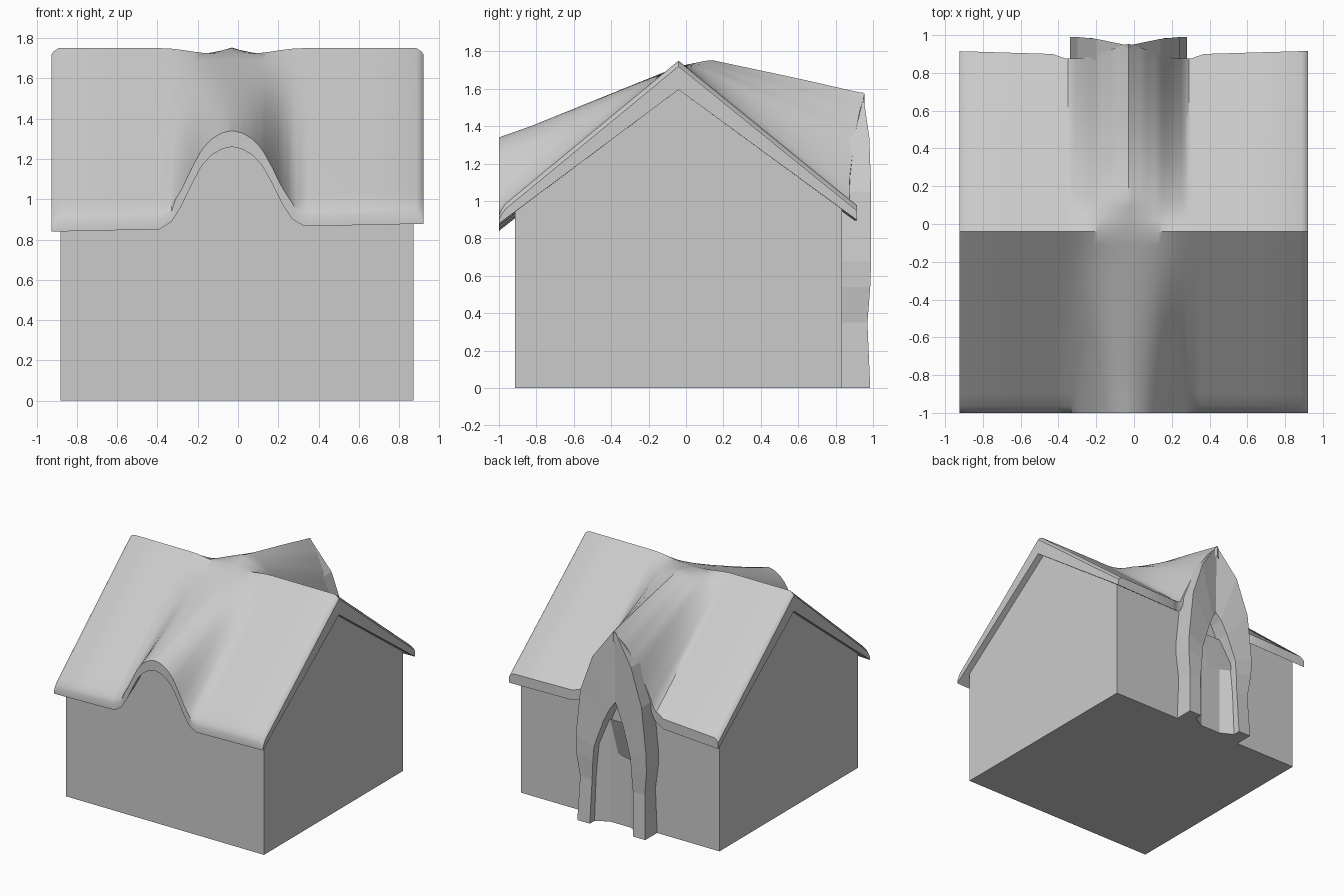
import bpy, bmesh, math

if "Cube" in bpy.data.objects:
    bpy.data.objects.remove(bpy.data.objects["Cube"])

RIDGE_Y, RIDGE_Z, MID = -0.04, 1.75, -0.03


def interp(pts, t):
    """Piecewise linear lookup in (t, value) pairs."""
    if t <= pts[0][0]:
        return pts[0][1]
    for (a, va), (b, vb) in zip(pts, pts[1:]):
        if t <= b:
            return va + (vb - va) * (t - a) / (b - a)
    return pts[-1][1]


# Crest line of the front eyebrow and rear gable, and their cross-sections
CREST = [(-1, 1.34), (-0.83, 1.40), (-0.04, 1.72), (0.13, 1.755), (0.6, 1.655), (0.95, 1.575)]
EYEBROW = [(0, 1), (0.05, 0.975), (0.1, 0.9), (0.15, 0.77), (0.2, 0.54), (0.25, 0.28), (0.3, 0.09), (0.36, 0)]
GOTHIC = [(0, 1), (0.08, 0.84), (0.16, 0.62), (0.24, 0.27), (0.31, 0)]


def roof_z(x, y):
    slope = 0.845 if y < RIDGE_Y else 0.83
    away = abs(y - RIDGE_Y)
    base = RIDGE_Z - slope * away + 0.022 * x * away
    d = abs(x - MID)
    back = min(max((y - RIDGE_Y) / 0.17, 0), 1)
    bump = interp(EYEBROW, d) * (1 - back) + interp(GOTHIC, d) * back
    return base + bump * (interp(CREST, y) - base)


def make_object(name, bm):
    bmesh.ops.recalc_face_normals(bm, faces=bm.faces)
    me = bpy.data.meshes.new(name)
    bm.to_mesh(me)
    bm.free()
    ob = bpy.data.objects.new(name, me)
    bpy.context.collection.objects.link(ob)
    bpy.ops.object.select_all(action='DESELECT')
    ob.select_set(True)
    bpy.context.view_layer.objects.active = ob
    bpy.ops.object.shade_smooth_by_angle(angle=math.radians(32))
    return ob


def height_solid(name, xs, ys, top, bottom, shift=lambda x, y: y):
    """Closed solid between two height functions over an x, y grid."""
    bm = bmesh.new()
    layers = []
    for f in (top, bottom):
        layers.append([[bm.verts.new((x, shift(x, y), f(x, shift(x, y)))) for y in ys] for x in xs])
    nx, ny = len(xs), len(ys)
    for g in layers:
        for i in range(nx - 1):
            for j in range(ny - 1):
                bm.faces.new((g[i][j], g[i + 1][j], g[i + 1][j + 1], g[i][j + 1]))
    t, b = layers
    for i in range(nx - 1):
        for j in (0, ny - 1):
            bm.faces.new((t[i][j], t[i + 1][j], b[i + 1][j], b[i][j]))
    for j in range(ny - 1):
        for i in (0, nx - 1):
            bm.faces.new((t[i][j], t[i][j + 1], b[i][j + 1], b[i][j]))
    return make_object(name, bm)


def steps(a, b, n):
    return [a + (b - a) * i / n for i in range(n + 1)]


# Roof sheet with softened rim
X0, X1, Y0, Y1 = -0.925, 0.92, -1.0, 0.915
mid_x = steps(MID - 0.4, MID + 0.4, 40)
roof_x = [X0, X0 + 0.01, X0 + 0.035, -0.65] + mid_x + [0.65, X1 - 0.035, X1 - 0.01, X1]
roof_y = ([Y0, Y0 + 0.012, Y0 + 0.035] + steps(-0.9, RIDGE_Y, 12)
          + steps(0.02, 0.14, 3) + steps(0.2, 0.85, 9) + [Y1 - 0.035, Y1 - 0.012, Y1])


def rim(v, lo, hi):
    d = min(v - lo, hi - v)
    return 0.03 * max(0, 1 - d / 0.035) ** 2


def roof_top(x, y):
    return roof_z(x, y) - rim(x, X0, X1) - (rim(y, Y0, 2) if abs(x - MID) > 0.3 else 0)


def roof_under(x, y):
    return roof_z(x, y) - (0.155 - 0.075 * min(1, abs(y - RIDGE_Y) / 0.95))


def roof_shift(x, y):
    # Rear edge reaches out under the gable peak and steps in at its sides
    d = abs(x - MID)
    reach = interp([(0, 0.04), (0.12, 0.0), (0.25, -0.04), (0.33, -0.04), (0.4, -0.015), (0.9, 0)], d)
    return y + reach * max(0, (y - 0.5) / 0.415)


height_solid("roof", roof_x, roof_y, roof_top, roof_under, roof_shift)

# Walls fill the space beneath the roof
wall_x = [-0.88] + mid_x + [0.87]
wall_y = [-0.915] + steps(-0.8, RIDGE_Y, 6) + steps(0.02, 0.14, 3) + steps(0.25, 0.835, 5)
height_solid("walls", wall_x, wall_y, lambda x, y: roof_z(x, y) - 0.05, lambda x, y: 0.0)

# Rear porch: pointed arch of two leaning halves on two legs
# rows: outer x, outer z, inner x, inner z, outer y, inner y
ARCH = [(0.30, 0.0, 0.19, 0.0, 0.985, 0.985),
        (0.285, 0.35, 0.18, 0.35, 0.97, 0.97),
        (0.31, 0.54, 0.17, 0.50, 0.985, 0.975),
        (0.31, 0.68, 0.16, 0.62, 0.99, 0.975),
        (0.27, 1.05, 0.09, 0.83, 0.99, 0.96),
        (0.17, 1.34, 0.04, 0.94, 0.98, 0.95),
        (0.0, 1.58, 0.0, 1.0, 0.945, 0.935)]
for side, label in ((1, "right"), (-1, "left")):
    bm = bmesh.new()
    rows = []
    for ox, oz, ix, iz, oy, iy in ARCH:
        pts = [(ox, 0.82, oz), (ox, oy, oz), (ix, iy, iz), (ix, 0.82, iz)]
        rows.append([bm.verts.new((MID + side * x, y, z)) for x, y, z in pts])
    for a, b in zip(rows, rows[1:]):
        for k in range(4):
            bm.faces.new((a[k], a[(k + 1) % 4], b[(k + 1) % 4], b[k]))
    bm.faces.new(rows[0])
    bm.faces.new(rows[-1])
    ob = make_object("porch_arch_" + label, bm)
    for p in ob.data.polygons:
        p.use_smooth = False

# Recessed doorway panel with splayed sides
bm = bmesh.new()
plan = [(-0.2, 0.82), (0.2, 0.82), (0.2, 0.93), (0.09, 0.87), (-0.09, 0.87), (-0.2, 0.93)]
tops = [0.56, 0.56, 0.56, 0.82, 0.82, 0.56]
low = [bm.verts.new((MID + x, y, 0.0)) for x, y in plan]
high = [bm.verts.new((MID + x, y, z)) for (x, y), z in zip(plan, tops)]
for k in range(6):
    n = (k + 1) % 6
    bm.faces.new((low[k], low[n], high[n], high[k]))
bm.faces.new(low)
bm.faces.new(high)
door = make_object("doorway_panel", bm)
for p in door.data.polygons:
    p.use_smooth = False
